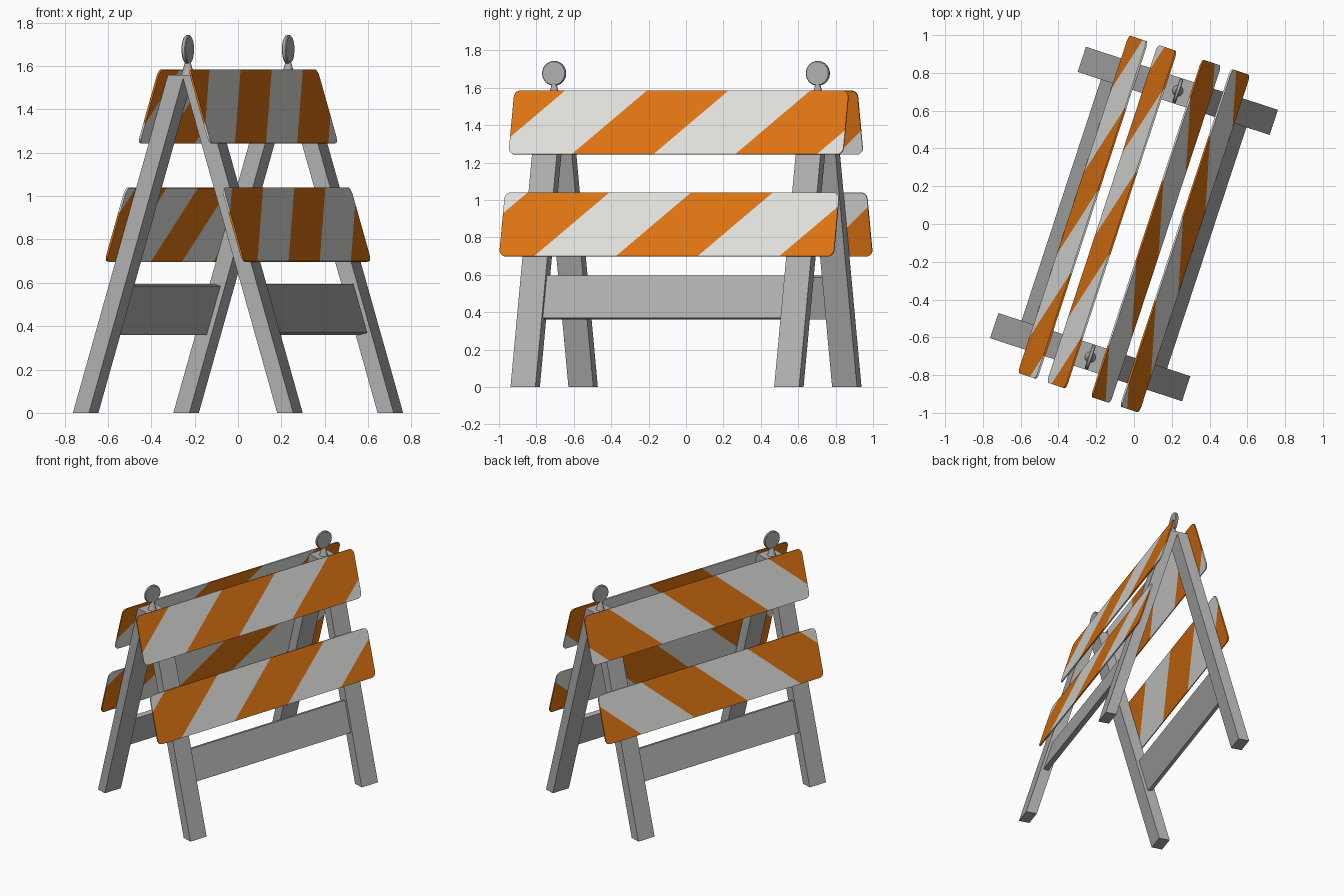
import bpy, bmesh, math
from mathutils import Matrix, Vector

if "Cube" in bpy.data.objects:
    bpy.data.objects.remove(bpy.data.objects["Cube"])

TURN = Matrix.Rotation(math.radians(-18.2), 4, 'Z')   # whole barricade is turned
SLOPE = 0.296                                         # lean of the legs
TILT = math.atan(SLOPE)
FOOT, TOP, THICK = 0.535, 1.56, 0.078                 # leg profile
LEG_Y, LEG_W = 0.742, 0.14                            # leg position and width


def material(name, r, g, b):
    m = bpy.data.materials.new(name)
    m.use_nodes = True
    m.diffuse_color = (r, g, b, 1)
    m.node_tree.nodes["Principled BSDF"].inputs["Base Color"].default_value = (r, g, b, 1)
    return m


GREY = material("frame grey", 0.43, 0.43, 0.43)
WHITE = material("stripe white", 0.75, 0.75, 0.73)
ORANGE = material("stripe orange", 0.745, 0.178, 0.006)


def finish(name, bm, matrix, mats, smooth=False):
    """Place the mesh, fix its normals and link it as an object."""
    bmesh.ops.transform(bm, matrix=TURN @ matrix, verts=bm.verts)
    bmesh.ops.recalc_face_normals(bm, faces=bm.faces)
    mesh = bpy.data.meshes.new(name)
    bm.to_mesh(mesh)
    bm.free()
    for m in mats:
        mesh.materials.append(m)
    ob = bpy.data.objects.new(name, mesh)
    bpy.context.collection.objects.link(ob)
    if smooth:
        bpy.ops.object.select_all(action='DESELECT')
        ob.select_set(True)
        bpy.context.view_layer.objects.active = ob
        bpy.ops.object.shade_smooth_by_angle(angle=math.radians(35))
    return ob


def prism(points, depth):
    """Extrude a flat outline along z, centred on z = 0."""
    bm = bmesh.new()
    face = bm.faces.new([bm.verts.new((x, y, -depth / 2)) for x, y in points])
    ext = bmesh.ops.extrude_face_region(bm, geom=[face])
    moved = [v for v in ext["geom"] if isinstance(v, bmesh.types.BMVert)]
    bmesh.ops.translate(bm, vec=(0, 0, depth), verts=moved)
    return bm


def leaning(side, z, offset):
    """Frame on the outer leg surface: x along, y up the slope, z outwards."""
    s, c = math.sin(TILT), math.cos(TILT)
    along, up, out = Vector((0, 1, 0)), Vector((-side * s, 0, c)), Vector((side * c, 0, s))
    origin = Vector((side * (FOOT - SLOPE * z), 0, z)) + out * offset
    m = Matrix((along, up, out)).transposed().to_4x4()
    m.translation = origin
    return m


def rounded_rect(half_w, half_h, r, steps=5):
    pts = []
    for i, (sx, sy) in enumerate(((1, 1), (-1, 1), (-1, -1), (1, -1))):
        for k in range(steps + 1):
            a = (i + k / steps) * math.pi / 2
            pts.append((sx * (half_w - r) + r * math.cos(a), sy * (half_h - r) + r * math.sin(a)))
    return pts


# A-shaped leg pairs
inner = FOOT - THICK
top = FOOT - SLOPE * TOP
outline = [(-FOOT, 0), (-inner, 0), (0, inner / SLOPE), (inner, 0), (FOOT, 0), (top, TOP), (-top, TOP)]
for end, label in ((-1, "front"), (1, "back")):
    place = Matrix.Translation((0, end * LEG_Y, 0)) @ Matrix.Rotation(math.pi / 2, 4, 'X')
    finish(label + "_leg_pair", prism(outline, LEG_W), place, [GREY])

# Striped boards: slanted cuts, then alternate colours by stripe number
STRIPE, SLANT = 0.46, 1.1


def board(name, side, z, first):
    bm = prism(rounded_rect(0.941, 0.1775, 0.035), 0.009)
    for k in range(-3, 4):
        bmesh.ops.bisect_plane(bm, geom=bm.verts[:] + bm.edges[:] + bm.faces[:],
                               plane_co=(first + k * STRIPE, 0, 0), plane_no=(1, -SLANT, 0))
    for f in bm.faces:
        c = f.calc_center_median()
        f.material_index = math.floor((c.x - SLANT * c.y - first) / STRIPE) % 2
    finish(name, bm, leaning(side, z, 0.006), [WHITE, ORANGE])


LEG_GAP = LEG_Y - LEG_W / 2
for side, label in ((-1, "right"), (1, "left")):
    board(label + "_upper_board", side, 1.412, 0.07)
    board(label + "_lower_board", side, 0.867, 0.372)
    # Cross rail between the legs
    rail = [(-LEG_GAP, -0.1175), (LEG_GAP, -0.1175), (LEG_GAP, 0.1175), (-LEG_GAP, 0.1175)]
    finish(label + "_rail", prism(rail, 0.034), leaning(side, 0.488, -0.036), [GREY])

# Warning lamps: round lens on a flared stem
for end, label in ((-1, "front"), (1, "back")):
    bm = bmesh.new()
    bmesh.ops.create_cone(bm, cap_ends=True, segments=32, radius1=0.066, radius2=0.066, depth=0.02)
    rims = [e for e in bm.edges if abs(e.verts[0].co.z - e.verts[1].co.z) < 0.001]
    bmesh.ops.bevel(bm, geom=rims, offset=0.004, segments=1, affect='EDGES')
    finish(label + "_lamp", bm, Matrix.Translation((0, end * LEG_Y, 1.677))
           @ Matrix.Rotation(math.pi / 2, 4, 'Y'), [GREY], True)
    bm = bmesh.new()
    bmesh.ops.create_cone(bm, cap_ends=True, segments=16, radius1=0.03, radius2=0.012, depth=0.065)
    finish(label + "_lamp_stem", bm, Matrix.Translation((0, end * LEG_Y, 1.59)), [GREY], True)
